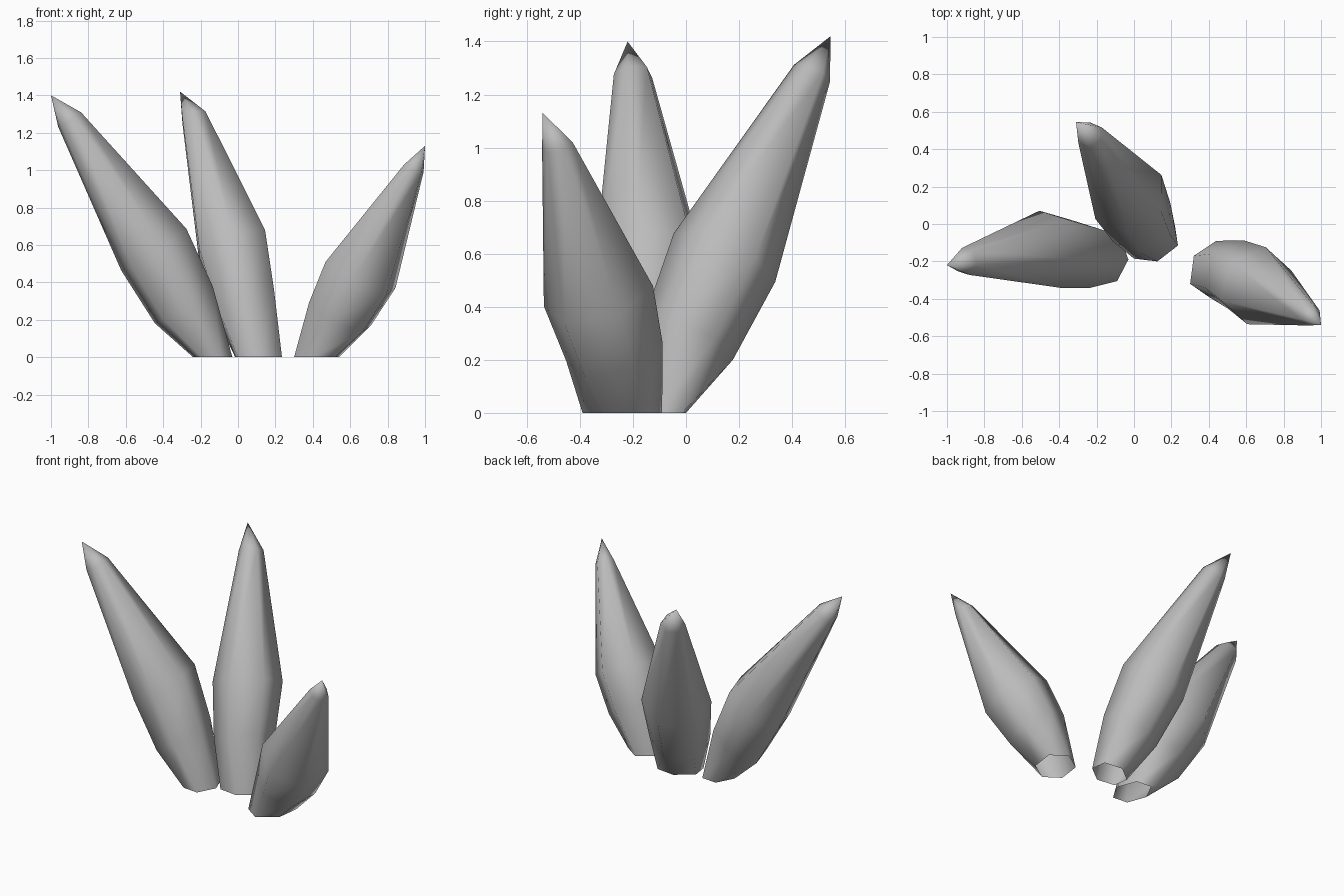
import bpy, bmesh
from math import cos, sin, pi, radians
from mathutils import Vector

cube = bpy.data.objects.get("Cube")
if cube:
    bpy.data.objects.remove(cube, do_unlink=True)

SIDES = 6

grey = bpy.data.materials.new("plain_grey")
grey.use_nodes = True
colour = (0.5, 0.5, 0.5, 1)
grey.diffuse_color = colour
grey.node_tree.nodes["Principled BSDF"].inputs["Base Color"].default_value = colour


def hexagon(centre, a, b):
    """Six points around a centre from two neighbouring corner offsets."""
    a, b = Vector(a), Vector(b)
    return [Vector(centre) + o for o in (a, b, b - a, -a, -b, a - b)]


def spike(name, phase, base, rings, tip):
    """Hollow tapered crystal: flat ground ring, tilted rings, pointed tip."""
    tip = Vector(tip)
    axis = (tip - Vector(rings[1][0])).normalized()
    e1 = Vector((cos(radians(phase)), sin(radians(phase)), 0))
    e1 = (e1 - axis * e1.dot(axis)).normalized()
    e2 = axis.cross(e1)
    loops = [hexagon(*base)]
    for centre, r in rings:
        neighbour = e1 * cos(pi / 3) + e2 * sin(pi / 3)
        loops.append(hexagon(centre, e1 * r, neighbour * r))

    bm = bmesh.new()
    loops = [[bm.verts.new(p) for p in loop] for loop in loops]
    top = bm.verts.new(tip)
    for i in range(SIDES):
        j = (i + 1) % SIDES
        for low, high in zip(loops, loops[1:]):
            bm.faces.new((low[i], low[j], high[j], high[i]))
        bm.faces.new((loops[-1][i], loops[-1][j], top))
    for f in bm.faces:
        f.smooth = True
    mesh = bpy.data.meshes.new(name)
    bm.to_mesh(mesh)
    bm.free()
    mesh.materials.append(grey)
    bpy.context.collection.objects.link(bpy.data.objects.new(name, mesh))


# Spike leaning to the right side
spike("right_spike", -10,
      ((-0.135, -0.18, 0), (0.105, -0.01, 0), (0.06, 0.115, 0)),
      [((-0.29, -0.16, 0.28), 0.19),
       ((-0.45, -0.135, 0.575), 0.214),
       ((-0.90, -0.20, 1.27), 0.075)],
      (-1.0, -0.22, 1.40))

# Tall spike leaning backwards
spike("back_spike", 33,
      ((0.11, -0.10, 0), (0.11, 0.085, 0), (-0.015, 0.10, 0)),
      [((0.04, 0.01, 0.28), 0.185),
       ((-0.03, 0.145, 0.585), 0.212),
       ((-0.235, 0.475, 1.28), 0.075)],
      (-0.31, 0.545, 1.42))

# Short spike leaning to the front left
spike("left_spike", 82,
      ((0.42, -0.24, 0), (0.02, 0.15, 0), (-0.10, 0.07, 0)),
      [((0.545, -0.27, 0.23), 0.19),
       ((0.655, -0.33, 0.44), 0.215),
       ((0.94, -0.485, 1.01), 0.06)],
      (1.0, -0.54, 1.13))
